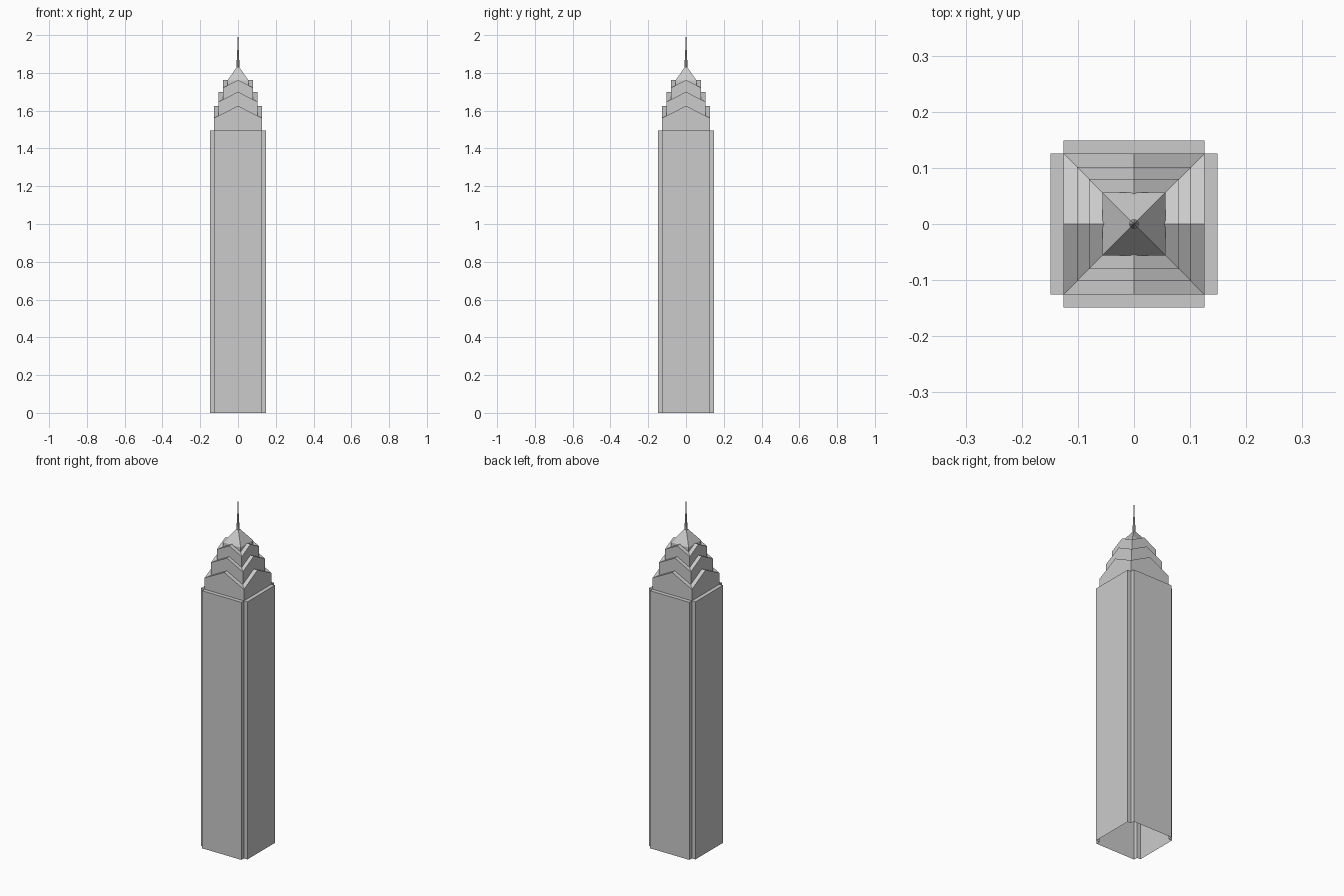
import bpy
import bmesh
import math
from mathutils import Matrix

if "Cube" in bpy.data.objects:
    bpy.data.objects.remove(bpy.data.objects["Cube"])

stone = bpy.data.materials.new("light grey")
stone.diffuse_color = (0.6, 0.6, 0.6, 1)
stone.use_nodes = True
stone.node_tree.nodes["Principled BSDF"].inputs["Base Color"].default_value = stone.diffuse_color


def finish(name, bm):
    bmesh.ops.remove_doubles(bm, verts=bm.verts, dist=1e-5)
    bmesh.ops.recalc_face_normals(bm, faces=bm.faces)
    mesh = bpy.data.meshes.new(name)
    bm.to_mesh(mesh)
    bm.free()
    mesh.materials.append(stone)
    obj = bpy.data.objects.new(name, mesh)
    bpy.context.collection.objects.link(obj)
    return obj


def four_sided(name, faces):
    """Repeat the faces of the front side around the z axis."""
    bm = bmesh.new()
    for k in range(4):
        turn = Matrix.Rotation(k * math.pi / 2, 3, 'Z')
        for face in faces:
            bm.faces.new([bm.verts.new(turn @ Matrix.Translation(p).translation)
                          for p in face])
    return finish(name, bm)


def gabled_tier(name, h, z0, eave, peak):
    """Square tier with a gable on each side and crossing roofs."""
    return four_sided(name, [
        [(-h, -h, z0), (h, -h, z0), (h, -h, eave), (0, -h, peak), (-h, -h, eave)],
        [(0, -h, peak), (h, -h, eave), (0, 0, peak)],
        [(-h, -h, eave), (0, -h, peak), (0, 0, peak)],
    ])


# Shaft with notched corners, open underneath
W, N, TOP = 0.149, 0.126, 1.495
bm = bmesh.new()
outline = []
for k in range(4):
    turn = Matrix.Rotation(k * math.pi / 2, 3, 'Z')
    for p in [(-N, -W, TOP), (N, -W, TOP), (N, -N, TOP)]:
        outline.append(bm.verts.new(turn @ Matrix.Translation(p).translation))
base = [bm.verts.new((v.co.x, v.co.y, 0)) for v in outline]
bm.faces.new(outline)
for i in range(12):
    j = (i + 1) % 12
    bm.faces.new([base[i], base[j], outline[j], outline[i]])
finish("tower_shaft", bm)

# Stepped crown
gabled_tier("crown_tier_lower", 0.126, TOP, 1.561, 1.626)
gabled_tier("crown_tier_middle", 0.102, 1.55, 1.647, 1.70)
gabled_tier("crown_tier_upper", 0.080, 1.63, 1.721, 1.763)

# Pyramid cap on short walls
P = 0.0565
four_sided("pyramid_cap", [
    [(-P, -P, 1.71), (P, -P, 1.71), (P, -P, 1.759), (-P, -P, 1.759)],
    [(-P, -P, 1.759), (P, -P, 1.759), (0, 0, 1.84)],
])


# Spire in two tapering stages
def spire(name, r1, r2, z1, z2):
    bm = bmesh.new()
    bmesh.ops.create_cone(bm, cap_ends=True, segments=8, radius1=r1, radius2=r2,
                          depth=z2 - z1,
                          matrix=Matrix.Translation((0, 0, (z1 + z2) / 2)))
    return finish(name, bm)


spire("spire_base", 0.009, 0.004, 1.82, 1.92)
spire("spire_needle", 0.0035, 0.001, 1.915, 2.0)
